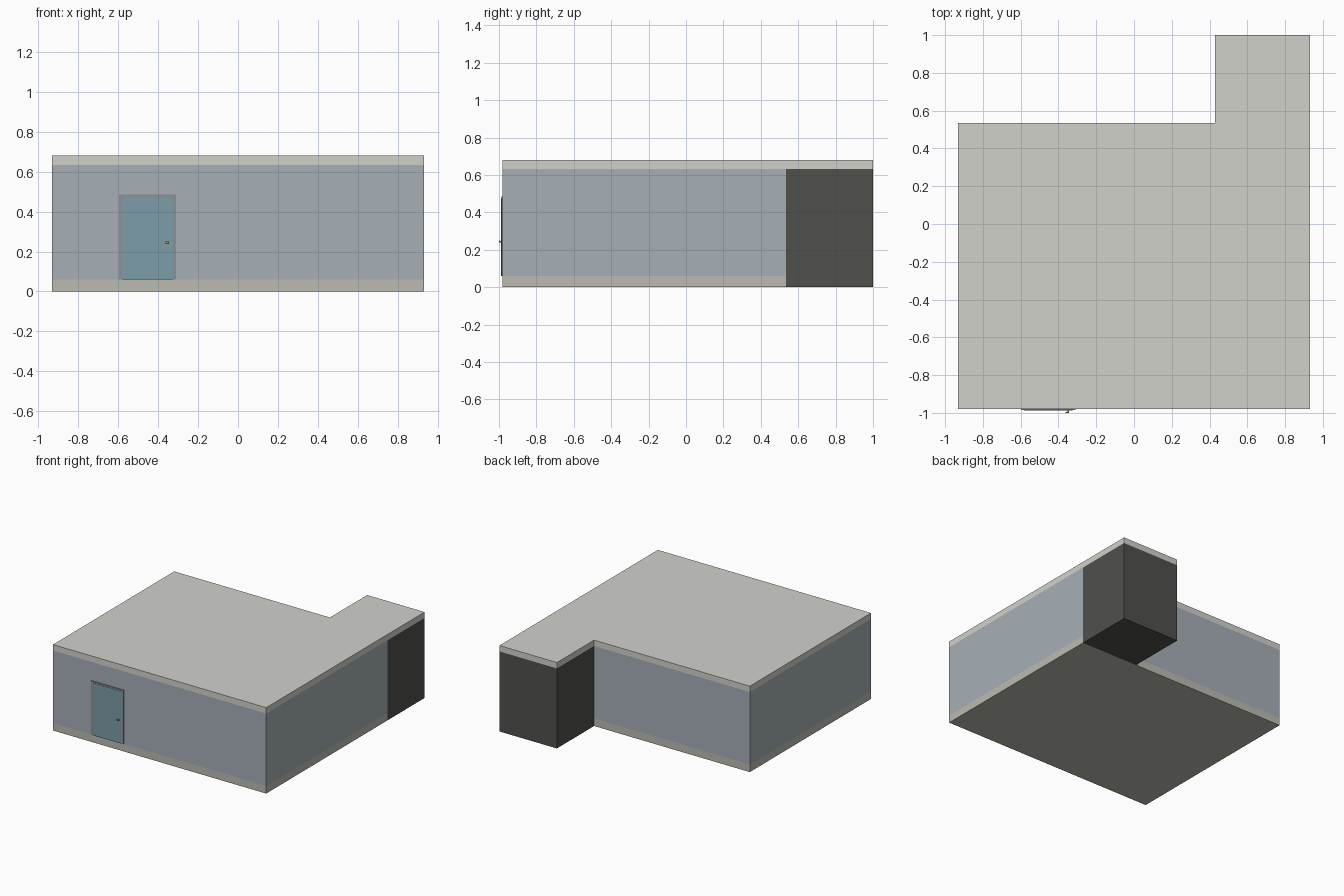
import bpy, bmesh

if "Cube" in bpy.data.objects:
    bpy.data.objects.remove(bpy.data.objects["Cube"])

def material(name, rgb):
    m = bpy.data.materials.new(name)
    m.diffuse_color = (*rgb, 1)
    m.use_nodes = True
    m.node_tree.nodes["Principled BSDF"].inputs["Base Color"].default_value = m.diffuse_color
    return m

wall_mat = material("wall_blue_grey", (0.38, 0.43, 0.47))
roof_mat = material("roof_grey", (0.64, 0.64, 0.60))
base_mat = material("base_grey", (0.50, 0.50, 0.45))
dark_mat = material("dark_grey", (0.08, 0.08, 0.073))
door_mat = material("door_teal", (0.20, 0.34, 0.39))
frame_mat = material("frame_grey", (0.27, 0.28, 0.29))
brass_mat = material("brass", (0.35, 0.24, 0.08))

def prism(name, outline, z0, z1, mat):
    """Extrude a flat outline upward from z0 to z1."""
    bm = bmesh.new()
    face = bm.faces.new([bm.verts.new((x, y, z0)) for x, y in outline])
    out = bmesh.ops.extrude_face_region(bm, geom=[face])
    top = [v for v in out["geom"] if isinstance(v, bmesh.types.BMVert)]
    bmesh.ops.translate(bm, verts=top, vec=(0, 0, z1 - z0))
    bmesh.ops.recalc_face_normals(bm, faces=bm.faces)
    mesh = bpy.data.meshes.new(name)
    bm.to_mesh(mesh)
    bm.free()
    mesh.materials.append(mat)
    obj = bpy.data.objects.new(name, mesh)
    bpy.context.collection.objects.link(obj)
    return obj

def box(name, x0, x1, y0, y1, z0, z1, mat):
    return prism(name, [(x0, y0), (x1, y0), (x1, y1), (x0, y1)], z0, z1, mat)

L, R, FRONT, MID, BACK, STEP = -0.933, 0.933, -0.98, 0.535, 1.0, 0.43
BASE, EAVE, TOP = 0.06, 0.633, 0.68

# Main building and dark rear annex
box("base_plinth", L, R, FRONT, MID, 0, BASE, base_mat)
box("main_walls", L, R, FRONT, MID, BASE, EAVE, wall_mat)
box("rear_annex", STEP, R, MID, BACK, 0, EAVE, dark_mat)

# L-shaped flat roof slab
prism("roof_slab", [(L, FRONT), (R, FRONT), (R, BACK), (STEP, BACK),
                    (STEP, MID), (L, MID)], EAVE, TOP, roof_mat)

# Door frame, three-sided profile stood up on the front wall
for name, x0, x1, z0, z1 in (("door_jamb_left", -0.597, -0.582, BASE, 0.486),
                             ("door_jamb_right", -0.325, -0.310, BASE, 0.486),
                             ("door_header", -0.582, -0.325, 0.473, 0.486)):
    box(name, x0, x1, -0.986, FRONT, z0, z1, frame_mat)

# Door leaf and handle
box("door_leaf", -0.582, -0.325, -0.988, FRONT, BASE, 0.473, door_mat)
box("handle_stem", -0.352, -0.345, -0.995, -0.988, 0.240, 0.248, brass_mat)
box("handle_grip", -0.363, -0.345, -1.0, -0.994, 0.238, 0.250, brass_mat)
